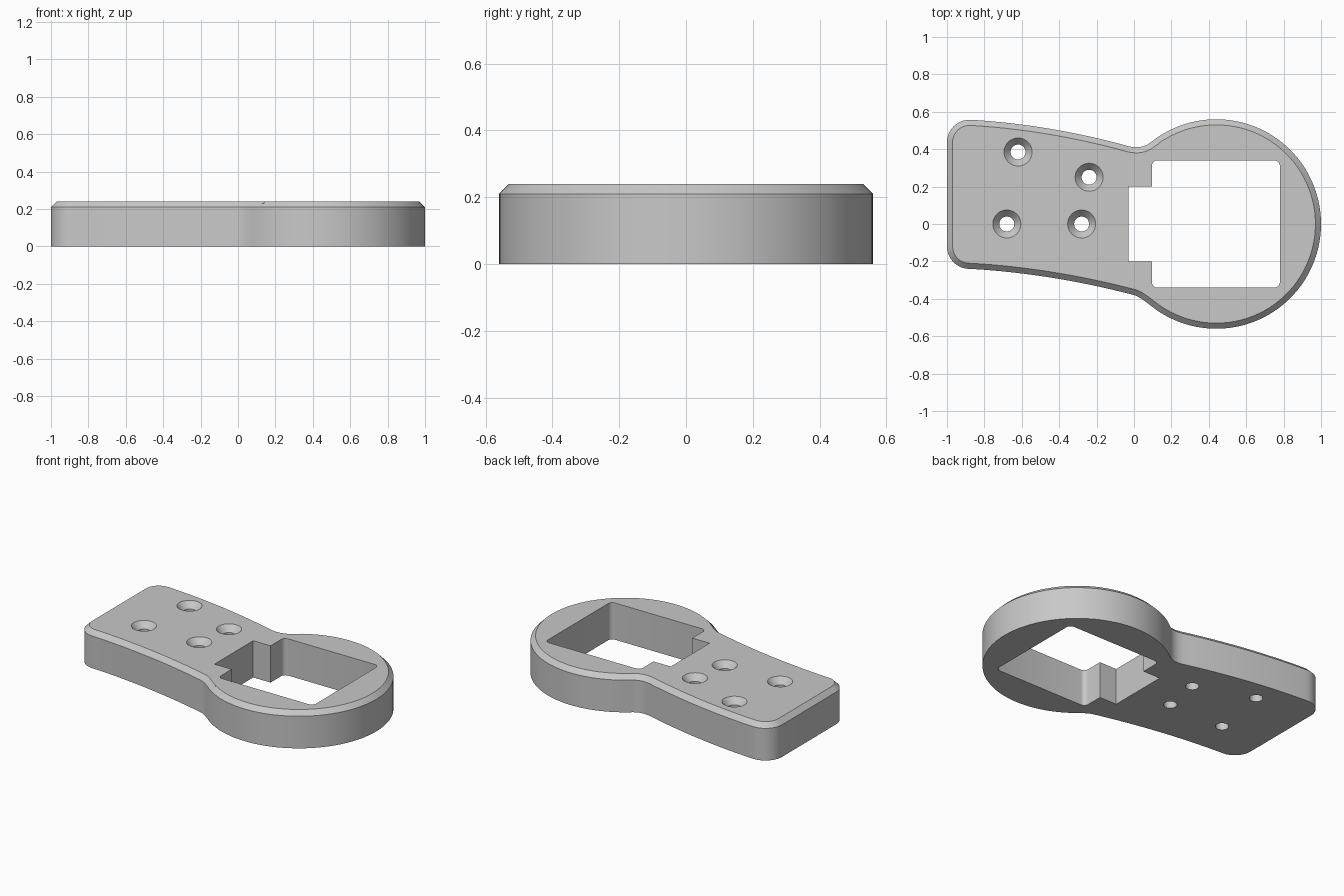
import bpy
import bmesh
from math import cos, sin, radians
from mathutils import Vector

cube = bpy.data.objects.get("Cube")
if cube:
    bpy.data.objects.remove(cube, do_unlink=True)

HEIGHT = 0.24
CHAMFER = 0.03

grey = bpy.data.materials.new("plain grey")
grey.use_nodes = True
colour = (0.58, 0.58, 0.58, 1)
grey.diffuse_color = colour
grey.node_tree.nodes["Principled BSDF"].inputs["Base Color"].default_value = colour


def arc(cx, cy, r, start, end, steps):
    angles = [radians(start + (end - start) * i / steps) for i in range(steps + 1)]
    return [Vector((cx + r * cos(a), cy + r * sin(a))) for a in angles]


def bend(a, b, c, steps):
    """Quadratic curve from a to c, pulled towards b."""
    a, b, c = Vector(a), Vector(b), Vector(c)
    ts = [i / steps for i in range(steps + 1)]
    return [a * (1 - t) ** 2 + b * 2 * t * (1 - t) + c * t * t for t in ts]


def tidy(points):
    """Drop points that coincide with their predecessor."""
    return [p for i, p in enumerate(points) if (p - points[i - 1]).length > 1e-4]


def inset(points, d):
    """Move a counter-clockwise outline inwards by d."""
    out = []
    for i, p in enumerate(points):
        u = (p - points[i - 1]).normalized()
        v = (points[(i + 1) % len(points)] - p).normalized()
        n1, n2 = Vector((-u.y, u.x)), Vector((-v.y, v.x))
        out.append(p + (n1 + n2) * d / (1 + n1.dot(n2)))
    return out


def loft(name, layers):
    """Closed solid through (outline, z) layers, bottom to top."""
    bm = bmesh.new()
    rings = [[bm.verts.new((p.x, p.y, z)) for p in pts] for pts, z in layers]
    n = len(rings[0])
    for low, high in zip(rings, rings[1:]):
        for i in range(n):
            j = (i + 1) % n
            bm.faces.new((low[i], low[j], high[j], high[i]))
    bm.faces.new(rings[0][::-1])
    bm.faces.new(rings[-1])
    mesh = bpy.data.meshes.new(name)
    bm.to_mesh(mesh)
    bm.free()
    mesh.materials.append(grey)
    obj = bpy.data.objects.new(name, mesh)
    bpy.context.collection.objects.link(obj)
    return obj


# Outline: flared arm with rounded corners running into a round head
outline = tidy(
    arc(-0.88, -0.12, 0.12, 180, 270, 10)
    + bend((-0.87, -0.24), (-0.435, -0.266), (0, -0.38), 16)
    + bend((0, -0.38), (0.028, -0.387), (0.09, -0.437), 6)
    + arc(0.44, 0, 0.56, -128.7, 128.7, 72)
    + bend((0.09, 0.437), (0.041, 0.398), (-0.03, 0.416), 8)
    + bend((-0.03, 0.416), (-0.45, 0.532), (-0.87, 0.557), 16)
    + arc(-0.88, 0.437, 0.12, 90, 180, 10)
)
body = loft("mounting_plate", [
    (outline, 0),
    (outline, HEIGHT - CHAMFER),
    (inset(outline, CHAMFER), HEIGHT),
])

# Rounded window with a square notch towards the arm
r = 0.03
x0, x1, y1 = 0.095, 0.78, 0.34
window = tidy(
    arc(x0 + r, -y1 + r, r, 180, 270, 5)
    + arc(x1 - r, -y1 + r, r, 270, 360, 5)
    + arc(x1 - r, y1 - r, r, 0, 90, 5)
    + arc(x0 + r, y1 - r, r, 90, 180, 5)
    + [Vector(p) for p in ((x0, 0.2), (-0.03, 0.2), (-0.03, -0.2), (x0, -0.2))]
)
cutters = [loft("window_cutter", [(window, -0.1), (window, HEIGHT + 0.1)])]

# Countersunk screw holes
for x, y in ((-0.62, 0.385), (-0.24, 0.25), (-0.68, 0), (-0.28, 0)):
    layers = [(0.04, -0.1), (0.04, HEIGHT - 0.04), (0.075, HEIGHT), (0.075, HEIGHT + 0.1)]
    cutters.append(loft("screw_hole_cutter", [
        (arc(x, y, rad, 0, 360, 32)[:-1], z) for rad, z in layers]))

# Cut the openings
bpy.context.view_layer.objects.active = body
for cutter in cutters:
    cutter.hide_render = True
    mod = body.modifiers.new("opening", "BOOLEAN")
    mod.operation = "DIFFERENCE"
    mod.solver = "EXACT"
    mod.object = cutter
    bpy.ops.object.modifier_apply(modifier=mod.name)
    bpy.data.objects.remove(cutter, do_unlink=True)

# Smooth curved walls, crisp edges
for obj in bpy.context.selected_objects:
    obj.select_set(False)
body.select_set(True)
bpy.ops.object.shade_smooth_by_angle(angle=radians(30))
